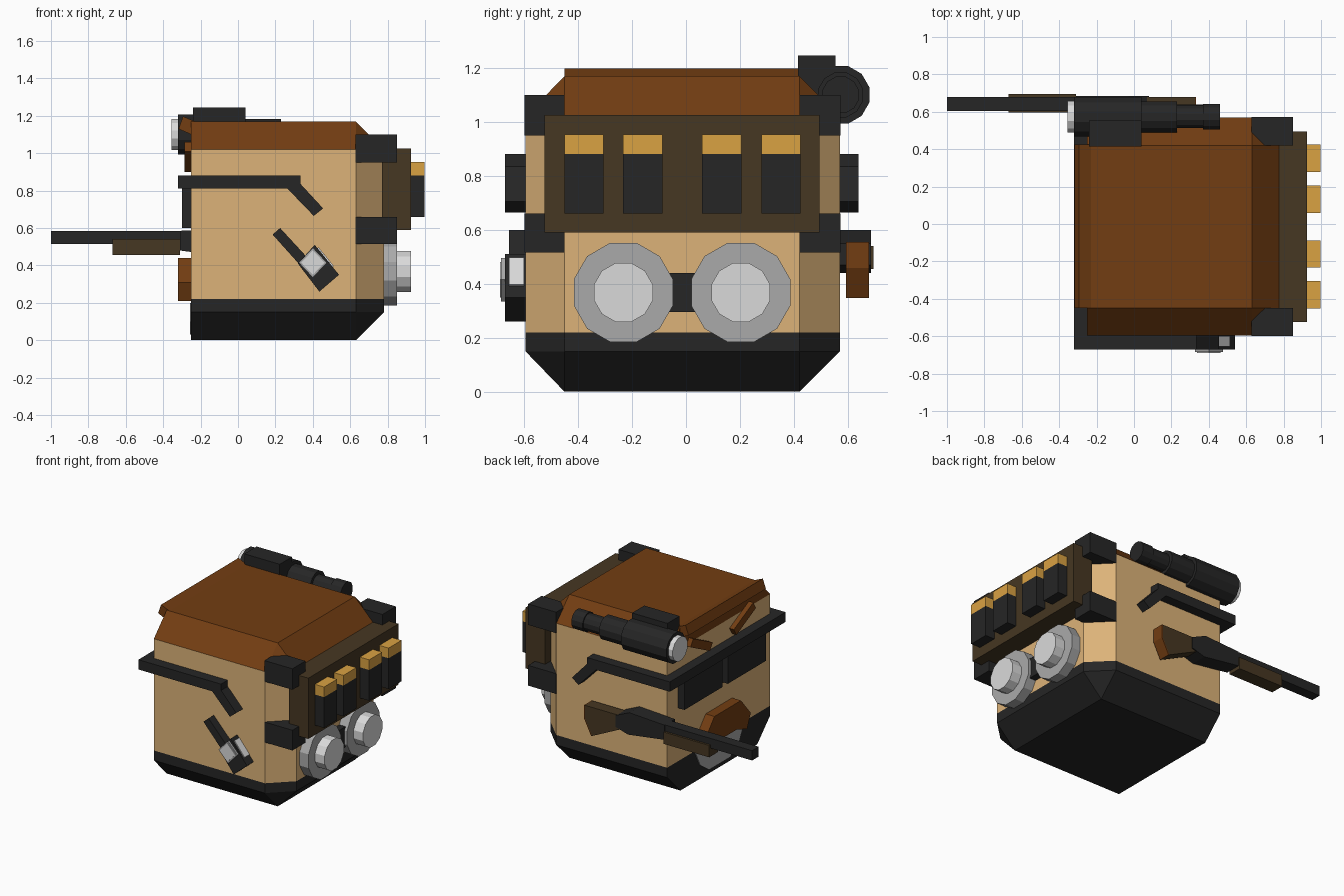
import bpy, bmesh, math

if "Cube" in bpy.data.objects:
    bpy.data.objects.remove(bpy.data.objects["Cube"])


def material(name, rgb):
    m = bpy.data.materials.new(name)
    m.diffuse_color = (*rgb, 1)
    m.use_nodes = True
    m.node_tree.nodes["Principled BSDF"].inputs["Base Color"].default_value = m.diffuse_color
    return m


TAN = material("tan", (.72, .45, .19))
BROWN = material("hair brown", (.17, .047, .006))
BLACK = material("black", (.019, .019, .019))
OLIVE = material("dark olive brown", (.061, .038, .016))
GOLD = material("gold", (.70, .36, .055))
GREY = material("grey", (.40, .40, .40))
LIGHT = material("light grey", (.70, .70, .70))
MID = -.015   # mirror plane of the head in y


def finish(name, bm, mat):
    bmesh.ops.recalc_face_normals(bm, faces=bm.faces)
    me = bpy.data.meshes.new(name)
    bm.to_mesh(me)
    bm.free()
    me.materials.append(mat)
    ob = bpy.data.objects.new(name, me)
    bpy.context.collection.objects.link(ob)
    return ob


def prism(name, pts, axis, lo, hi, mat):
    """Extrude a 2D outline along an axis (outline in the other two axes, in order)."""
    bm = bmesh.new()
    rings = []
    for h in (lo, hi):
        ring = []
        for p in pts:
            co = list(p)
            co.insert("xyz".index(axis), h)
            ring.append(bm.verts.new(co))
        bm.faces.new(ring)
        rings.append(ring)
    n = len(pts)
    for i in range(n):
        j = (i + 1) % n
        bm.faces.new((rings[0][i], rings[0][j], rings[1][j], rings[1][i]))
    return finish(name, bm, mat)


def box(name, x, y, z, mat):
    return prism(name, [(x[0], y[0]), (x[1], y[0]), (x[1], y[1]), (x[0], y[1])], "z", *z, mat)


def disc(name, x, y, z, r, mat, n=12):
    """Cylinder lying along x."""
    pts = [(y + r * math.cos((i + .5) * math.tau / n), z + r * math.sin((i + .5) * math.tau / n))
           for i in range(n)]
    return prism(name, pts, "x", *x, mat)


def hull(name, pts, mat):
    bm = bmesh.new()
    for p in pts:
        bm.verts.new(p)
    bmesh.ops.convex_hull(bm, input=bm.verts[:])
    bmesh.ops.dissolve_limit(bm, angle_limit=.01, verts=bm.verts[:], edges=bm.edges[:])
    return finish(name, bm, mat)


# Head block with chamfered rear corners, chin base and hair cap
outline = [(-.25, -.595), (.63, -.595), (.78, -.45), (.78, .42), (.63, .57), (-.25, .57)]
inner = [(-.25, -.45), (.63, -.45), (.63, .42), (-.25, .42)]
prism("head", outline, "z", .22, 1.02, TAN)
hull("chin_base", [(*p, z) for p in outline for z in (.15, .22)] + [(*p, 0) for p in inner], BLACK)
hull("hair_cap", [(*p, 1.02) for p in outline] + [(*p, 1.17) for p in inner], BROWN)
prism("hair_fringe", [(-.23, 1.17), (-.294, 1.197), (-.318, 1.13), (-.25, 1.10)], "y", -.45, .425, BROWN)

# Glasses: brow bar, lenses and bent temples
box("glasses_bar", (-.32, -.25), (-.60, .57), (.81, .88), BLACK)
temple = [(-.32, .81), (.265, .81), (.405, .665), (.455, .705), (.335, .835), (.335, .88), (-.32, .88)]
prism("temple_front", temple, "y", -.67, -.594, BLACK)
prism("temple_back", temple, "y", .569, .64, BLACK)

# Lenses and eyebrows mirrored across the face
for s, side in ((-1, "right"), (1, "left")):
    y0, y1 = sorted((MID + s * .03, MID + s * .46))
    box("lens_" + side, (-.30, -.25), (y0, y1), (.60, .82), BLACK)
    brow = [(.12, .95), (.15, .90), (.37, 1.01), (.34, 1.06)]
    prism("eyebrow_" + side, [(MID + s * a, z) for a, z in brow], "x", -.285, -.25, BROWN)

# Moustache and grey chin patch
half = [(.15, .44), (.26, .31), (.22, .21), (.10, .25)]
prism("moustache", [(MID + a, z) for a, z in half] + [(MID - a, z) for a, z in half[::-1]],
      "x", -.32, -.25, BROWN)
patch = [(.27, .20), (.22, .10), (.12, .03)]
prism("chin_patch", [(MID + a, z) for a, z in patch] + [(MID - a, z) for a, z in patch[::-1]],
      "x", -.257, -.25, GREY)

# Corner brackets at the rear
for y0, y1 in ((-.598, -.45), (.42, .572)):
    for z0, z1 in ((.515, .66), (.95, 1.10)):
        box("corner_bracket", (.628, .85), (y0, y1), (z0, z1), BLACK)

# Cartridge holder with four cartridges
box("cartridge_holder", (.77, .925), (-.525, .495), (.59, 1.025), OLIVE)
for y in (-.378, -.16, .132, .352):
    box("cartridge_body", (.92, .998), (y - .073, y + .073), (.66, .88), BLACK)
    box("cartridge_cap", (.92, .998), (y - .073, y + .073), (.88, .953), GOLD)

# Twin round canisters and their link
for y in (-.232, .203):
    disc("canister", (.77, .85), y, .368, .19, GREY)
    disc("canister_cap", (.85, .925), y, .368, .113, LIGHT)
box("canister_link", (.77, .83), (-.08, .05), (.295, .44), BLACK)

# Scope on the back upper edge
for name, x, r, mat in (("scope_lens", (-.355, -.31), .087, LIGHT), ("scope_body", (-.32, .04), .11, BLACK),
                        ("scope_middle", (.04, .23), .086, BLACK), ("scope_neck", (.23, .37), .062, BLACK),
                        ("scope_eyepiece", (.37, .46), .07, BLACK)):
    disc(name, x, .573, 1.10, r, mat)
box("scope_mount", (-.24, .04), (.415, .553), (1.10, 1.245), BLACK)

# Rifle on the back side
box("rifle_barrel", (-1, -.30), (.605, .68), (.515, .585), BLACK)
box("rifle_handguard", (-.67, -.31), (.595, .695), (.455, .54), OLIVE)
prism("rifle_receiver", [(-.31, .48), (-.31, .585), (-.03, .60), (.08, .55), (.08, .47), (-.02, .44)],
      "y", .57, .685, BLACK)
prism("rifle_stock", [(.04, .555), (.04, .46), (.27, .35), (.325, .46), (.325, .555)], "y", .593, .678, OLIVE)
prism("stock_pad", [(.27, .35), (.325, .46), (.325, .555), (.332, .555), (.332, .458), (.277, .348)],
      "y", .593, .678, BROWN)

# Small clipped device on the front side
prism("device_stem", [(.185, .565), (.225, .60), (.40, .41), (.36, .37)], "y", -.655, -.594, BLACK)
prism("device_body", [(.54, .35), (.435, .26), (.32, .41), (.41, .51)], "y", -.67, -.594, BLACK)
prism("device_side_plate", [(.425, .492), (.431, .497), (.512, .397), (.506, .392)], "y", -.655, -.60, LIGHT)
prism("device_button", [(.40, .495), (.475, .415), (.40, .335), (.325, .415)], "y", -.685, -.66, GREY)
prism("device_button_face", [(.40, .48), (.462, .415), (.40, .35), (.338, .415)], "y", -.69, -.68, LIGHT)
